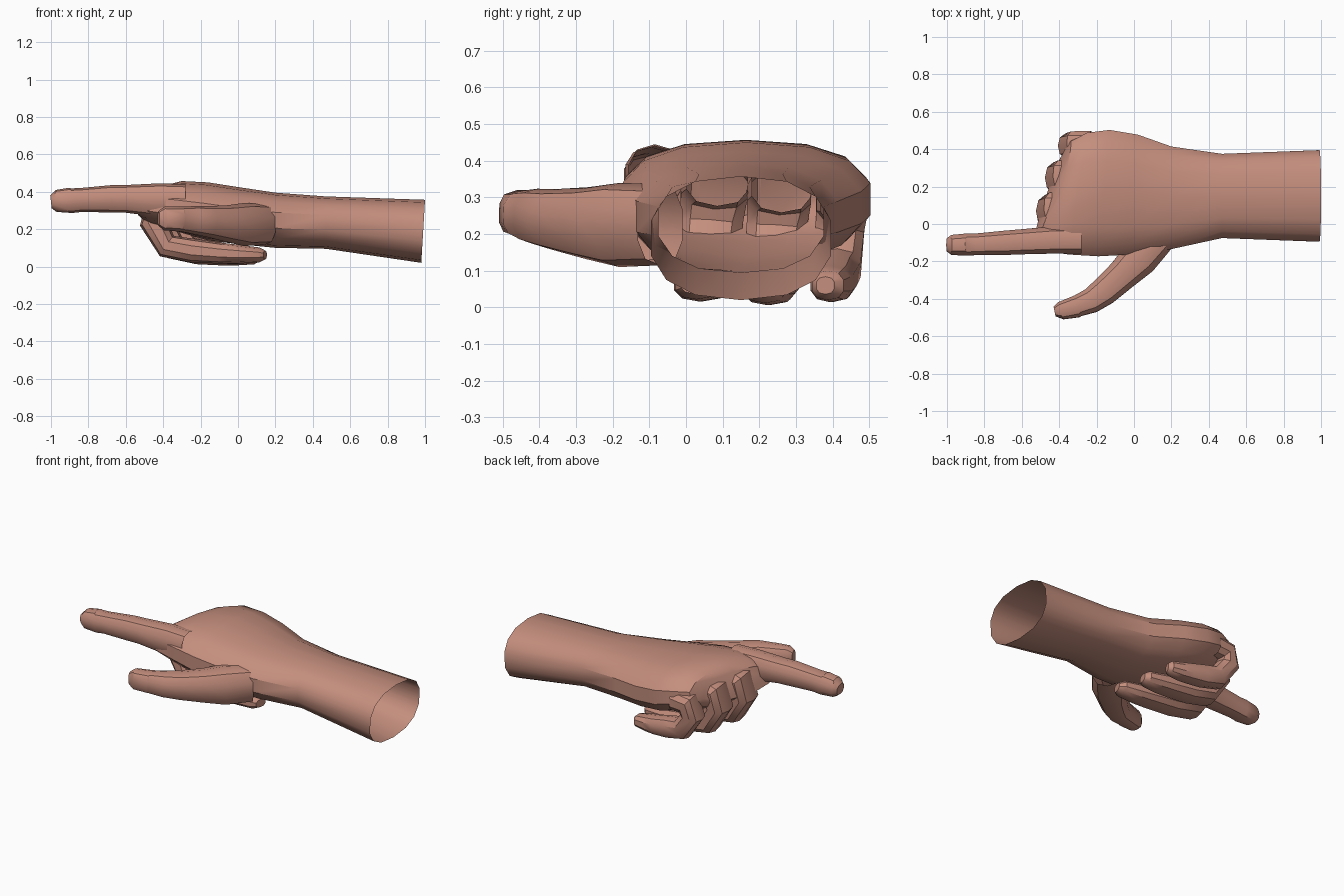
import bpy, bmesh, math
from mathutils import Vector

if "Cube" in bpy.data.objects:
    bpy.data.objects.remove(bpy.data.objects["Cube"])

skin = bpy.data.materials.new("skin")
skin.diffuse_color = (0.55, 0.27, 0.205, 1)
skin.use_nodes = True
skin.node_tree.nodes["Principled BSDF"].inputs["Base Color"].default_value = skin.diffuse_color


def section(n, power):
    """Unit rounded-box outline with flat sides facing the axes."""
    out = []
    for i in range(n):
        a = 2 * math.pi * (i + 0.5) / n
        c, s = math.cos(a), math.sin(a)
        out.append((math.copysign(abs(c) ** (2 / power), c),
                    math.copysign(abs(s) ** (2 / power), s)))
    return out


def loft(name, rings, nail=None):
    """Skin a list of point rings; the first end stays open, the last is capped."""
    bm = bmesh.new()
    loops = [[bm.verts.new(p) for p in r] for r in rings]
    n = len(loops[0])
    last = []
    for k, (a, b) in enumerate(zip(loops, loops[1:])):
        for i in range(n):
            j = (i + 1) % n
            f = bm.faces.new((a[i], a[j], b[j], b[i]))
            if k == len(loops) - 3:
                last.append(f)
    bm.faces.new(loops[-1])
    bmesh.ops.recalc_face_normals(bm, faces=bm.faces)
    # fingernail: raised inset on the faces near the tip that face the nail side
    if nail:
        d = Vector(nail).normalized()
        faces = [f for f in last if f.normal.dot(d) > 0.75]
        if faces:
            bmesh.ops.inset_region(bm, faces=faces, thickness=0.008, depth=0.005)
    me = bpy.data.meshes.new(name)
    bm.to_mesh(me)
    bm.free()
    me.materials.append(skin)
    for p in me.polygons:
        p.use_smooth = True
    me.set_sharp_from_angle(angle=math.radians(35))
    ob = bpy.data.objects.new(name, me)
    bpy.context.collection.objects.link(ob)
    return ob


def finger(name, path, ref, nail=None, n=10):
    """Path entries: x, y, z, half width, half thickness."""
    pts = [Vector(p[:3]) for p in path]
    rings = []
    for i, p in enumerate(path):
        t = Vector((0, 0, 0))
        if i > 0:
            t += (pts[i] - pts[i - 1]).normalized()
        if i < len(pts) - 1:
            t += (pts[i + 1] - pts[i]).normalized()
        t.normalize()
        up = t.cross(Vector(ref)).normalized()
        side = up.cross(t)
        rings.append([pts[i] + side * (u * p[3]) + up * (v * p[4])
                      for u, v in section(n, 2.4)])
    return loft(name, rings, nail)


# forearm, wrist and palm: x, x-slant over y, x-tilt over z, y range, z range
body = [
    (0.99, 0.00, 0.01, -0.10, 0.40, 0.02, 0.357),
    (0.47, 0.00, 0.00, -0.08, 0.38, 0.095, 0.375),
    (0.20, 0.00, 0.00, -0.14, 0.42, 0.10, 0.395),
    (0.00, 0.02, 0.00, -0.17, 0.485, 0.12, 0.425),
    (-0.16, 0.03, 0.00, -0.18, 0.51, 0.14, 0.45),
    (-0.30, 0.05, 0.00, -0.17, 0.495, 0.18, 0.457),
    (-0.41, 0.07, 0.02, -0.15, 0.45, 0.22, 0.435),
    (-0.455, 0.08, 0.02, -0.11, 0.38, 0.25, 0.40),
]
rings = []
for x, slant, tilt, y0, y1, z0, z1 in body:
    rings.append([(x + slant * u + tilt * v,
                   (y0 + y1) / 2 + u * (y1 - y0) / 2,
                   (z0 + z1) / 2 + v * (z1 - z0) / 2) for u, v in section(14, 2.4)])
loft("forearm_and_palm", rings)

# pointing index finger
finger("index_finger", [
    (-0.28, -0.085, 0.355, 0.075, 0.085),
    (-0.42, -0.085, 0.355, 0.076, 0.090),
    (-0.60, -0.095, 0.362, 0.070, 0.074),
    (-0.68, -0.100, 0.362, 0.068, 0.073),
    (-0.84, -0.108, 0.356, 0.060, 0.064),
    (-0.89, -0.110, 0.352, 0.062, 0.066),
    (-0.975, -0.112, 0.348, 0.056, 0.056),
    (-1.00, -0.112, 0.345, 0.036, 0.034),
], (0, 1, 0), nail=(-0.1, 0, 1))

# thumb held out to the side
finger("thumb", [
    (0.14, -0.07, 0.225, 0.09, 0.11),
    (0.03, -0.18, 0.225, 0.105, 0.115),
    (-0.06, -0.27, 0.23, 0.088, 0.098),
    (-0.16, -0.36, 0.24, 0.080, 0.083),
    (-0.23, -0.41, 0.248, 0.070, 0.076),
    (-0.30, -0.437, 0.253, 0.060, 0.067),
    (-0.395, -0.462, 0.257, 0.047, 0.063),
    (-0.425, -0.468, 0.257, 0.028, 0.040),
], (0.7, -0.7, 0), nail=(0.3, -1, 0))

# curled fingers: side profile x, z, width factor, half thickness
curl = [
    (0.00, 0.345, 1.00, 0.075),
    (0.09, 0.320, 1.08, 0.080),
    (0.115, 0.225, 1.02, 0.075),
    (0.045, 0.105, 0.98, 0.066),
    (-0.09, 0.082, 0.92, 0.064),
    (-0.24, 0.068, 0.88, 0.056),
    (-0.34, 0.062, 0.82, 0.050),
    (-0.45, 0.058, 0.68, 0.040),
    (-0.48, 0.058, 0.40, 0.024),
]
# name, root x, length scale, root y, tip y, half width, root drop, lift
for name, x0, s, y0, y1, w, drop, lift in (
        ("middle_finger", -0.335, 1.00, 0.085, 0.02, 0.088, 0.00, 0.004),
        ("ring_finger", -0.29, 0.84, 0.26, 0.21, 0.084, 0.01, -0.006),
        ("little_finger", -0.225, 0.62, 0.432, 0.38, 0.068, 0.06, 0.002)):
    path = []
    for i, (dx, z, wf, t) in enumerate(curl):
        k = i / (len(curl) - 1)
        fwd = dx if dx > 0 else dx * s
        z = z + lift - drop * max(0, 1 - k * 2.6)
        path.append((x0 - fwd, y0 + (y1 - y0) * k, z, w * wf, t * (0.75 + 0.25 * s)
                     if i < 3 else t))
    finger(name, path, (0, 1, 0))
